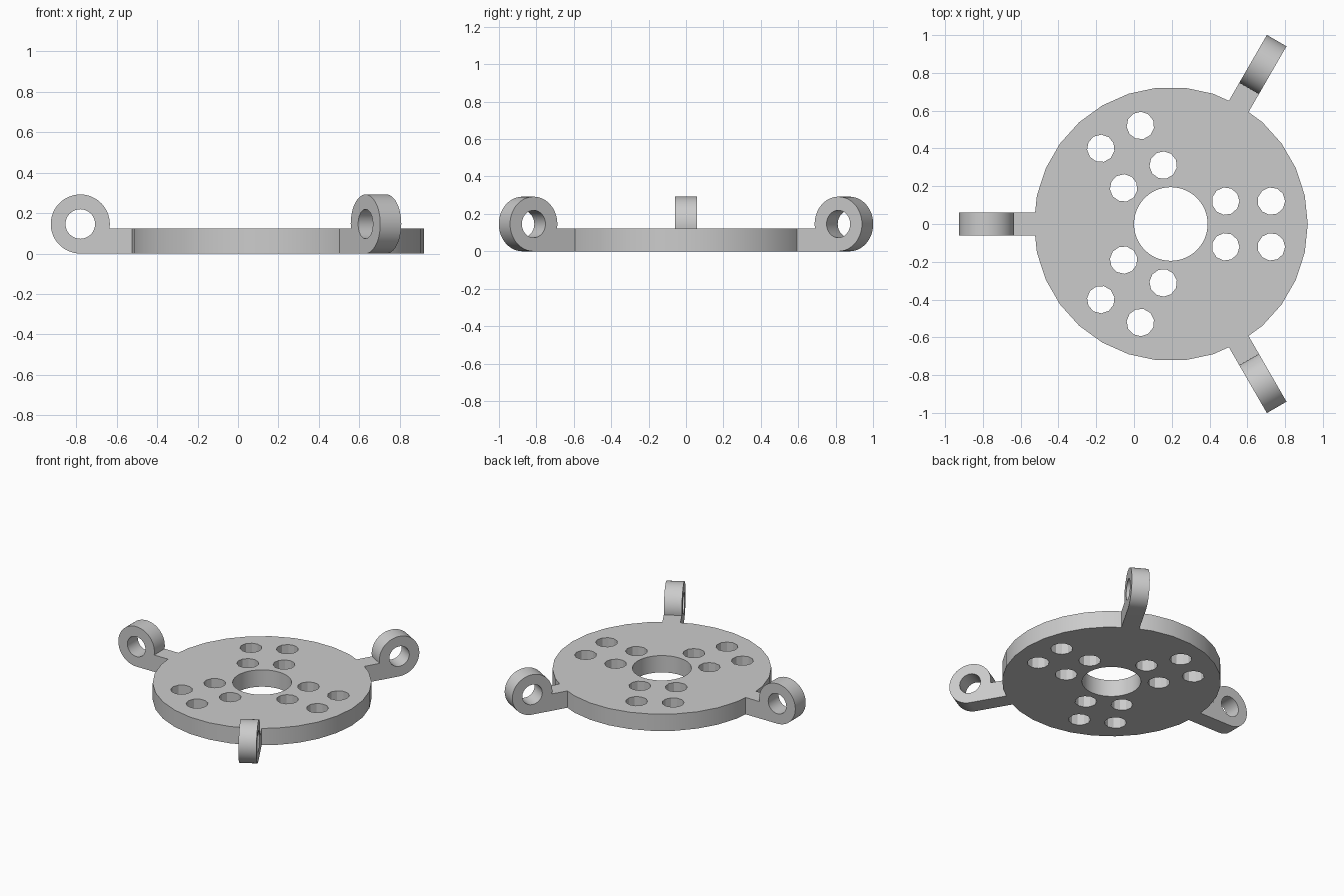
import bpy
import bmesh
from math import cos, sin, pi, radians, acos
from mathutils import Matrix, Vector

if "Cube" in bpy.data.objects:
    bpy.data.objects.remove(bpy.data.objects["Cube"], do_unlink=True)

CENTRE = Vector((0.195, 0, 0))
DISC_R, THICK = 0.725, 0.123
LUG_R, LUG_HOLE_R, LUG_DIST, LUG_WIDTH = 0.146, 0.073, 0.975, 0.12

grey = bpy.data.materials.new("light_grey")
grey.use_nodes = True
grey.diffuse_color = (0.6, 0.6, 0.6, 1)
grey.node_tree.nodes["Principled BSDF"].inputs["Base Color"].default_value = (0.6, 0.6, 0.6, 1)


def circle(x, y, r, sides, phase=0.0):
    return [(x + r * cos(phase + 2 * pi * i / sides),
             y + r * sin(phase + 2 * pi * i / sides)) for i in range(sides)]


def plate(name, loops, depth, matrix):
    """Extrude a filled outline with holes, centred on its own plane."""
    curve = bpy.data.curves.new(name, "CURVE")
    curve.dimensions = "2D"
    curve.fill_mode = "BOTH"
    curve.extrude = depth / 2
    for loop in loops:
        spline = curve.splines.new("POLY")
        spline.points.add(len(loop) - 1)
        for point, (x, y) in zip(spline.points, loop):
            point.co = (x, y, 0, 1)
        spline.use_cyclic_u = True
    helper = bpy.data.objects.new(name + "_outline", curve)
    bpy.context.collection.objects.link(helper)
    graph = bpy.context.evaluated_depsgraph_get()
    mesh = bpy.data.meshes.new_from_object(helper.evaluated_get(graph))
    bpy.data.objects.remove(helper, do_unlink=True)

    bm = bmesh.new()
    bm.from_mesh(mesh)
    bmesh.ops.remove_doubles(bm, verts=bm.verts, dist=0.0001)
    bmesh.ops.recalc_face_normals(bm, faces=bm.faces)
    bm.to_mesh(mesh)
    bm.free()
    mesh.materials.clear()
    mesh.materials.append(grey)
    obj = bpy.data.objects.new(name, mesh)
    obj.matrix_world = matrix
    bpy.context.collection.objects.link(obj)
    bpy.ops.object.select_all(action="DESELECT")
    obj.select_set(True)
    bpy.context.view_layer.objects.active = obj
    bpy.ops.object.shade_smooth_by_angle(angle=radians(25))
    return obj


# Disc with a centre bore and three groups of four bolt holes
loops = [circle(0, 0, DISC_R, 30), circle(0, 0, 0.195, 60)]
for turn in (0, 2 * pi / 3, -2 * pi / 3):
    for x in (0.29, 0.532):
        for y in (-0.121, 0.121):
            loops.append(circle(x * cos(turn) - y * sin(turn),
                                x * sin(turn) + y * cos(turn), 0.073, 11, turn))
plate("disc", loops, THICK, Matrix.Translation(CENTRE + Vector((0, 0, THICK / 2))))

# Lug side profile: short arm running into a round eye, tangent to the base
start = acos((LUG_R - THICK) / LUG_R)
step_angle = pi / 2 - start
top = -step_angle
steps = 52
eye = [(LUG_DIST + LUG_R * cos(a), LUG_R + LUG_R * sin(a))
       for a in (-pi / 2 + i * (pi * 1.5 - top * -1 + step_angle * 2) / steps
                 for i in range(steps + 1))]
# Keep only the part of the eye outside the arm
eye = [p for p in eye if p[0] >= LUG_DIST or p[1] > THICK]
joint_x = LUG_DIST - LUG_R * cos(step_angle)
arm_start = DISC_R - 0.01
outline = eye + [(joint_x, THICK), (arm_start, THICK), (arm_start, 0)]
eye_hole = circle(LUG_DIST, LUG_R, LUG_HOLE_R, 48)

# Three lugs around the disc
for name, angle in (("right_lug", 180), ("back_left_lug", 60), ("front_left_lug", -60)):
    matrix = (Matrix.Translation(CENTRE) @ Matrix.Rotation(radians(angle), 4, "Z")
              @ Matrix.Rotation(pi / 2, 4, "X"))
    plate(name, [outline, eye_hole], LUG_WIDTH, matrix)
